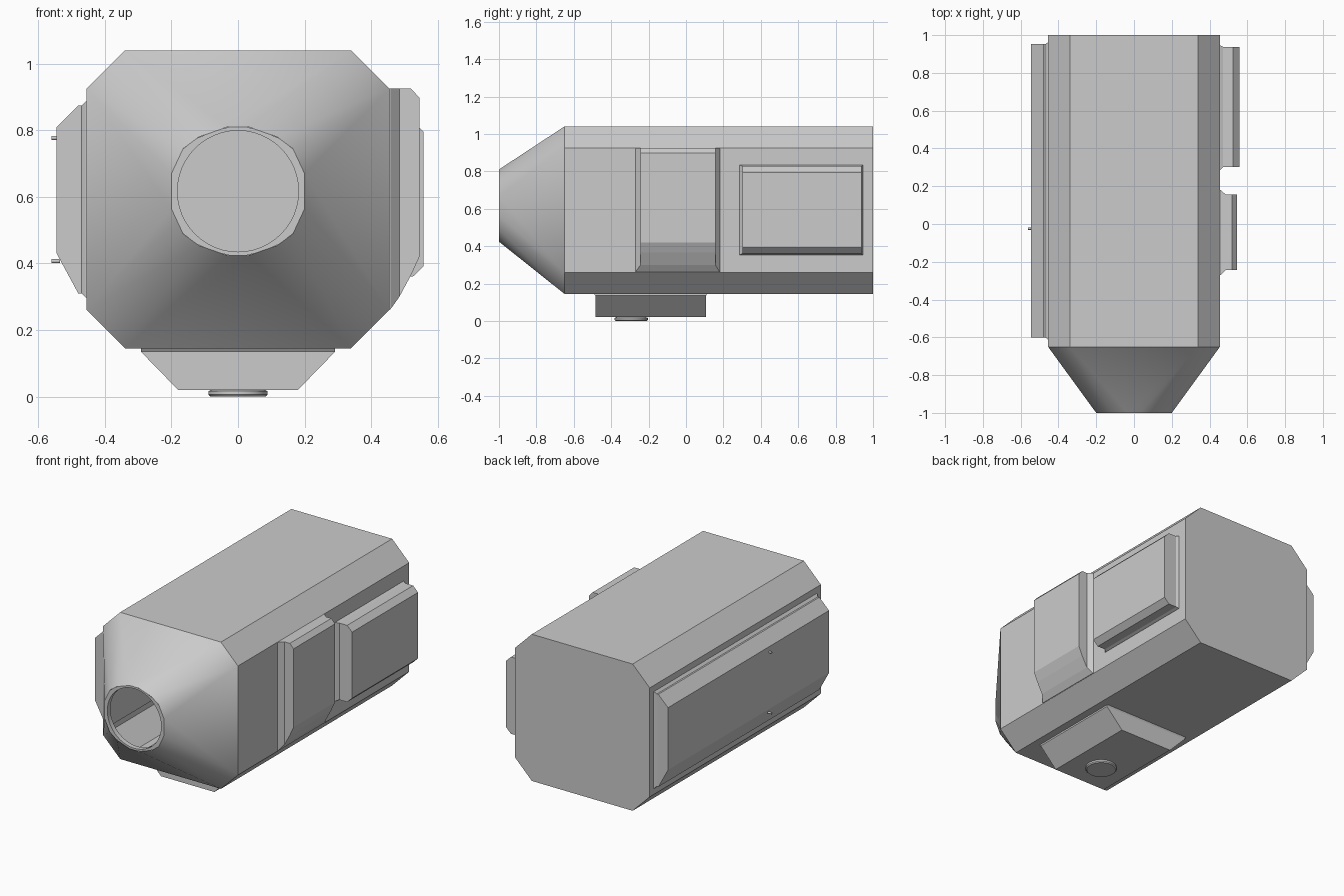
import bpy, bmesh, math

if "Cube" in bpy.data.objects:
    bpy.data.objects.remove(bpy.data.objects["Cube"])

grey = bpy.data.materials.new("light_grey")
grey.diffuse_color = (0.6, 0.6, 0.6, 1)
grey.use_nodes = True
grey.node_tree.nodes["Principled BSDF"].inputs["Base Color"].default_value = grey.diffuse_color


def make(name, bm, smooth=None):
    bmesh.ops.remove_doubles(bm, verts=bm.verts, dist=1e-5)
    bmesh.ops.recalc_face_normals(bm, faces=bm.faces)
    mesh = bpy.data.meshes.new(name)
    bm.to_mesh(mesh)
    bm.free()
    mesh.materials.append(grey)
    obj = bpy.data.objects.new(name, mesh)
    bpy.context.collection.objects.link(obj)
    if smooth:
        bpy.ops.object.select_all(action='DESELECT')
        obj.select_set(True)
        bpy.context.view_layer.objects.active = obj
        bpy.ops.object.shade_smooth_by_angle(angle=math.radians(smooth))
    return obj


def ring(bm, pts):
    return [bm.verts.new(p) for p in pts]


def bridge(bm, a, b):
    n = len(a)
    for i in range(n):
        j = (i + 1) % n
        bm.faces.new((a[i], a[j], b[j], b[i]))


def stack(name, levels, place):
    """Raised panel: rectangles (depth, u0, u1, y0, y1) lofted outwards."""
    bm = bmesh.new()
    rings = [ring(bm, [place(d, u, y) for u, y in
                       ((u0, y0), (u1, y0), (u1, y1), (u0, y1))])
             for d, u0, u1, y0, y1 in levels]
    for a, b in zip(rings, rings[1:]):
        bridge(bm, a, b)
    bm.faces.new(rings[0])
    bm.faces.new(rings[-1])
    return make(name, bm)


def mirror4(quarter):
    """Full loop from first-quadrant points, counter-clockwise."""
    right = quarter
    left = [(-x, z) for x, z in reversed(quarter)]
    top = right + left
    return top + [(-x, -z) for x, z in top]


# Hollow eight-sided hull, open towards the nose
hull_mid = 0.5925
octagon = mirror4([(0.455, 0.3325), (0.34, 0.4475)])
bm = bmesh.new()
front, back = (ring(bm, [(x, y, z + hull_mid) for x, z in octagon]) for y in (-0.65, 1.0))
bridge(bm, front, back)
bm.faces.new(back)
make("hull", bm)

# Nose: each hull corner fans out to two corners of the rounded mouth
mouth_mid = 0.617
mouth = mirror4([(0.2, 0.053), (0.165, 0.128), (0.118, 0.163), (0.032, 0.193)])
bm = bmesh.new()
base = [bm.verts.new((x, -0.65, z + hull_mid)) for x, z in octagon]
lip = ring(bm, [(x, -1.0, z + mouth_mid) for x, z in mouth])
for i in range(16):
    j = (i + 1) % 16
    a, b = base[i // 2], base[j // 2]
    bm.faces.new((a, lip[j], lip[i]) if a == b else (a, b, lip[j], lip[i]))
make("nose", bm, 50)

# Mouth rim: flat ring with a short round inner wall
bm = bmesh.new()
n = 48
angles = [2 * math.pi * k / n for k in range(n)]


def on_mouth(t):
    """Point where direction t meets the mouth outline."""
    dx, dz = math.cos(t), math.sin(t)
    for i in range(16):
        (ax, az), (bx, bz) = mouth[i], mouth[(i + 1) % 16]
        ex, ez = bx - ax, bz - az
        det = dx * ez - dz * ex
        r = (ax * ez - az * ex) / det if abs(det) > 1e-9 else -1
        s = (ax * dz - az * dx) / det if abs(det) > 1e-9 else -1
        if r > 0 and -1e-6 <= s <= 1 + 1e-6:
            return r * dx, -1.0, r * dz + mouth_mid


outer = ring(bm, [on_mouth(t) for t in angles])
inner, deep = (ring(bm, [(0.182 * math.cos(t), y, 0.182 * math.sin(t) + mouth_mid)
                         for t in angles]) for y in (-1.0, -0.97))
bridge(bm, outer, inner)
bridge(bm, inner, deep)
make("mouth_rim", bm, 30)


# Raised panels on the sides and underneath
def right(d, u, y):
    return (d, y, u)


def left(d, u, y):
    return (-d, y, u)


def below(d, u, y):
    return (u, y, d)


stack("right_front_panel", [
    (0.45, 0.26, 0.925, -0.272, 0.182),
    (0.458, 0.262, 0.925, -0.27, 0.18),
    (0.485, 0.30, 0.925, -0.243, 0.157),
    (0.52, 0.365, 0.925, -0.243, 0.157),
    (0.545, 0.42, 0.898, -0.243, 0.157)], right)
stack("right_rear_panel", [
    (0.45, 0.352, 0.835, 0.285, 0.947),
    (0.458, 0.354, 0.833, 0.287, 0.945),
    (0.472, 0.36, 0.828, 0.302, 0.938),
    (0.525, 0.36, 0.828, 0.302, 0.938),
    (0.558, 0.392, 0.795, 0.302, 0.938)], right)
stack("left_panel", [
    (0.45, 0.295, 0.888, -0.612, 0.963),
    (0.458, 0.298, 0.886, -0.61, 0.96),
    (0.47, 0.31, 0.874, -0.60, 0.952),
    (0.48, 0.31, 0.874, -0.60, 0.952),
    (0.545, 0.43, 0.81, -0.60, 0.952)], left)
stack("belly_panel", [
    (0.15, -0.295, 0.295, -0.493, 0.113),
    (0.145, -0.292, 0.292, -0.492, 0.112),
    (0.135, -0.292, 0.292, -0.485, 0.107),
    (0.02, -0.18, 0.18, -0.485, 0.107)], below)

# Two small pins on the left panel
for name, z in (("upper_pin", 0.777), ("lower_pin", 0.407)):
    bm = bmesh.new()
    rings = [ring(bm, [(x, -0.025 + 0.006 * math.cos(k * math.pi / 6),
                        z + 0.006 * math.sin(k * math.pi / 6)) for k in range(12)])
             for x in (-0.535, -0.561)]
    bridge(bm, *rings)
    bm.faces.new(rings[1])
    make(name, bm, 40)

# Round foot with softened rims under the belly
bm = bmesh.new()
rings = [ring(bm, [(r * math.cos(2 * math.pi * k / 32), -0.293 + r * math.sin(2 * math.pi * k / 32), z)
                   for k in range(32)])
         for r, z in ((0.08, 0.025), (0.08, 0.02), (0.089, 0.016), (0.089, 0.006), (0.083, 0.0))]
for a, b in zip(rings, rings[1:]):
    bridge(bm, a, b)
bm.faces.new(rings[0])
bm.faces.new(rings[-1])
make("belly_foot", bm, 30)
